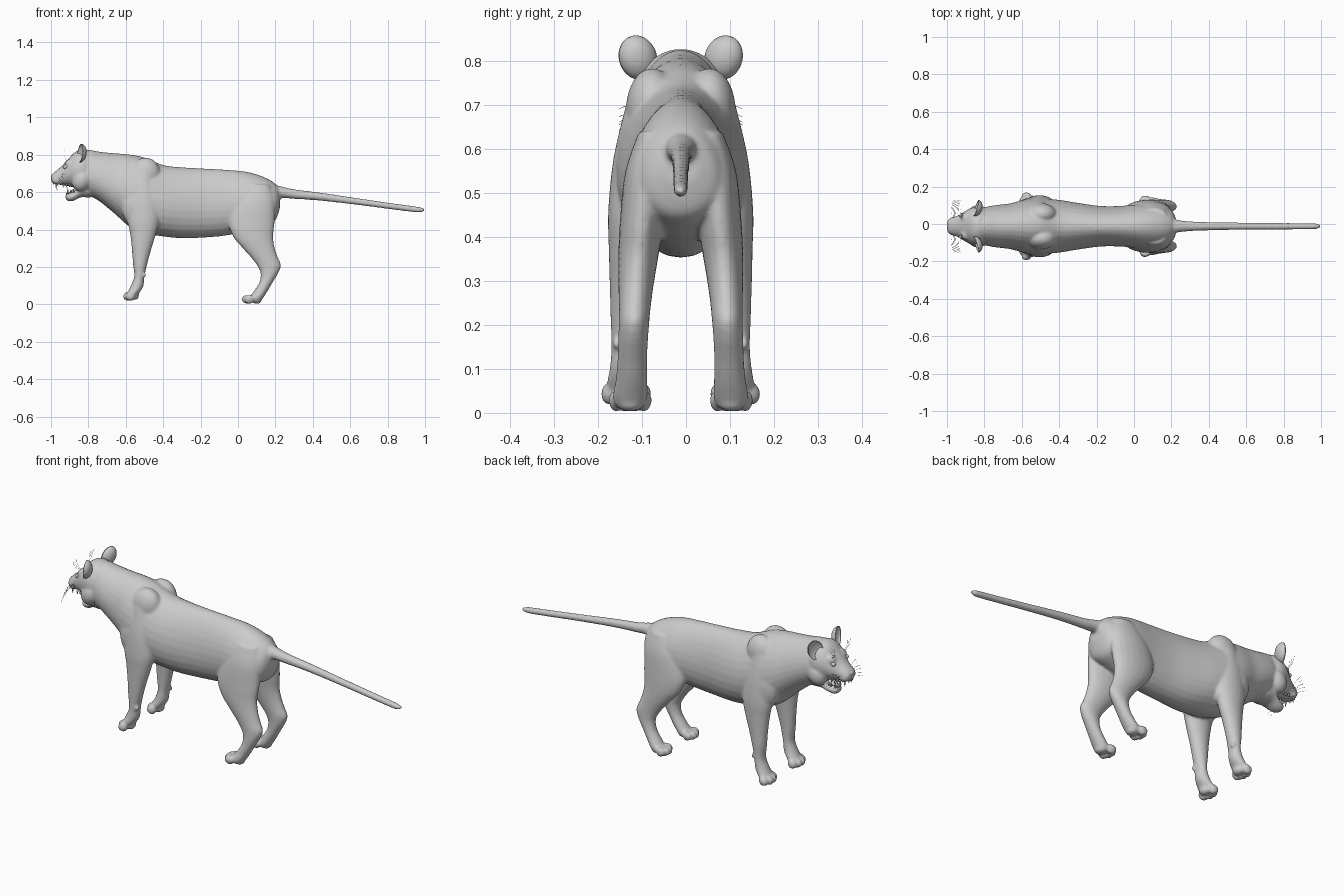
import bpy, bmesh, math
from mathutils import Matrix, Vector, Euler

YC = -0.012          # the animal stands slightly off the centre line
SIDES = (-1, 1)


def interp(rows, steps=5):
    """Catmull-Rom through a short table of sections."""
    out = []
    for i in range(len(rows) - 1):
        p0, p1 = rows[max(i - 1, 0)], rows[i]
        p2, p3 = rows[i + 1], rows[min(i + 2, len(rows) - 1)]
        for k in range(steps):
            t = k / steps
            out.append([0.5 * (2 * b + (c - a) * t + (2 * a - 5 * b + 4 * c - d) * t * t
                               + (3 * b - a - 3 * c + d) * t ** 3)
                        for a, b, c, d in zip(p0, p1, p2, p3)])
    return out + [list(rows[-1])]


def skin(bm, rings):
    loops = [[bm.verts.new(p) for p in r] for r in rings]
    n = len(loops[0])
    for a, b in zip(loops, loops[1:]):
        for i in range(n):
            bm.faces.new((a[i], a[(i + 1) % n], b[(i + 1) % n], b[i]))
    bm.faces.new(loops[0])
    bm.faces.new(loops[-1])


def trunk(bm, rows, pear=0.0, n=28):
    """Sections across x: (x, top, bottom, half width)."""
    rings = []
    for x, top, bot, w in interp(rows):
        ring = []
        for k in range(n):
            a = 2 * math.pi * k / n
            s, c = math.sin(a), math.cos(a)
            ring.append((x, YC + w * c * (1 - pear * s),
                         (top + bot) / 2 + (top - bot) / 2 * s))
        rings.append(ring)
    skin(bm, rings)


def limb(bm, rows, side, n=20):
    """Sections across z: (z, front x, back x, y centre, half width)."""
    rings = []
    for z, xf, xb, y, w in interp(rows):
        rings.append([((xf + xb) / 2 + (xb - xf) / 2 * math.cos(2 * math.pi * k / n),
                       YC + side * y + w * math.sin(2 * math.pi * k / n), z)
                      for k in range(n)])
    skin(bm, rings)


def ball(bm, loc, size, tilt=0.0, seg=18):
    m = Matrix.LocRotScale(Vector((loc[0], YC + loc[1], loc[2])),
                           Euler((0, tilt, 0)), Vector(size))
    bmesh.ops.create_uvsphere(bm, u_segments=seg, v_segments=12, radius=1, matrix=m)


def finish(bm, name):
    bmesh.ops.recalc_face_normals(bm, faces=bm.faces)
    for f in bm.faces:
        f.smooth = True
    me = bpy.data.meshes.new(name)
    bm.to_mesh(me)
    bm.free()
    ob = bpy.data.objects.new(name, me)
    bpy.context.collection.objects.link(ob)
    return ob


# ---- body, head, legs and tail, fused into one smooth skin ----
bm = bmesh.new()
trunk(bm, [(.225, .61, .52, .04), (.20, .645, .45, .085), (.14, .68, .42, .112),
           (.05, .708, .39, .118), (-.07, .72, .367, .108), (-.18, .726, .357, .108),
           (-.30, .733, .353, .124), (-.40, .745, .363, .140), (-.50, .785, .380, .148),
           (-.58, .801, .415, .143), (-.66, .808, .485, .122), (-.74, .816, .55, .112),
           (-.80, .826, .585, .10), (-.84, .815, .62, .08)], pear=0.13)
# skull and upper jaw
trunk(bm, [(-.78, .81, .60, .085), (-.83, .828, .605, .103), (-.87, .815, .622, .098),
           (-.91, .775, .632, .077), (-.945, .738, .638, .056), (-.975, .712, .642, .046),
           (-.992, .697, .648, .037), (-.999, .685, .66, .022)])
# hanging lower jaw
trunk(bm, [(-.79, .66, .57, .07), (-.84, .635, .572, .06), (-.875, .608, .555, .044),
           (-.90, .598, .55, .036), (-.915, .594, .556, .028), (-.922, .585, .565, .014)])
# tail
trunk(bm, [(.17, .64, .53, .05), (.22, .633, .566, .036), (.30, .615, .564, .026),
           (.45, .596, .553, .021), (.65, .566, .530, .0185), (.85, .537, .504, .0175),
           (.96, .522, .491, .016), (.99, .514, .495, .010), (1.0, .508, .502, .004)])

for s in SIDES:
    # hind leg
    limb(bm, [(.64, .04, .17, .06, .035), (.55, -.02, .195, .078, .048),
              (.44, -.05, .196, .088, .050), (.36, -.025, .188, .096, .046),
              (.30, .025, .197, .101, .041), (.25, .07, .214, .104, .037),
              (.21, .10, .230, .106, .035), (.17, .120, .217, .108, .034),
              (.12, .115, .187, .110, .034), (.07, .085, .158, .112, .037),
              (.035, .06, .135, .115, .040), (.012, .07, .12, .115, .030)], s)
    # front leg
    limb(bm, [(.70, -.56, -.46, .085, .04), (.58, -.59, -.43, .105, .048),
              (.46, -.592, -.42, .115, .050), (.38, -.578, -.437, .119, .045),
              (.30, -.568, -.462, .122, .040), (.22, -.562, -.484, .124, .036),
              (.15, -.555, -.500, .124, .034), (.10, -.573, -.505, .124, .038),
              (.065, -.59, -.525, .124, .044), (.04, -.59, -.545, .124, .036)], s)
    # toes and sole pads
    for k, d in enumerate((-.04, -.014, .014, .04)):
        back = .014 if k in (0, 3) else 0
        ball(bm, (-.589 + back, s * .124 + d, .043), (.026, .0175, .024), -.5)
        ball(bm, (.045 + back, s * .115 + d * .85, .028), (.027, .0155, .023), -.2)
        ball(bm, (-.583 + back, s * .124 + d * .9, .027), (.013, .010, .009))
        ball(bm, (.048 + back, s * .115 + d * .8, .010), (.014, .010, .009))
    ball(bm, (-.55, s * .124, .042), (.022, .030, .018), -.5)
    ball(bm, (.10, s * .115, .018), (.026, .030, .015))
    ball(bm, (-.503, s * .145, .157), (.013, .010, .013))     # wrist pad
    # shoulder blade, cheek, brow and muzzle fullness
    ball(bm, (-.50, s * .065, .69), (.085, .06, .095), .3)
    ball(bm, (-.54, s * .105, .52), (.085, .05, .12), -.2)
    ball(bm, (-.835, s * .068, .665), (.05, .046, .062), .4)
    ball(bm, (-.905, s * .045, .757), (.026, .026, .016), -.7)
    ball(bm, (-.965, s * .026, .664), (.030, .024, .024))

body = finish(bm, "body")
rm = body.modifiers.new("fuse", 'REMESH')
rm.mode = 'VOXEL'
rm.voxel_size = .0065
rm.use_smooth_shade = True
sm = body.modifiers.new("soften", 'SMOOTH')
sm.factor = .5
sm.iterations = 7

# ---- ears: cupped shells facing forward ----
for s, label in zip(SIDES, ("left", "right")):
    bm = bmesh.new()
    bmesh.ops.create_uvsphere(bm, u_segments=28, v_segments=20, radius=1)
    for v in bm.verts:
        if v.co.x < 0:
            v.co.x *= -.62                     # fold the front half into the cup
        v.co = Vector((v.co.x * .034, v.co.y * .044, v.co.z * .052))
    bm.transform(Matrix.LocRotScale(Vector((-.845, YC + s * .098, .808)),
                                    Euler((-s * .45, .1, -s * .3)), None))
    finish(bm, label + "_ear")

# ---- eyes, nose and tongue ----
bm = bmesh.new()
for s in SIDES:
    ball(bm, (-.921, s * .056, .735), (.014, .012, .012))
finish(bm, "eyes")
bm = bmesh.new()
ball(bm, (-.990, 0, .684), (.011, .018, .011), .4)
finish(bm, "nose")
bm = bmesh.new()
ball(bm, (-.880, 0, .606), (.034, .021, .009), -.5)
finish(bm, "tongue")

# ---- teeth ----
bm = bmesh.new()


def tooth(x, y, z, r, h, up):
    m = Matrix.LocRotScale(Vector((x, YC + y, z)), Euler((0 if up else math.pi, 0, 0)), None)
    bmesh.ops.create_cone(bm, cap_ends=True, segments=10, radius1=r, radius2=r * .15,
                          depth=h, matrix=m)


for s in SIDES:
    tooth(-.972, s * .028, .635, .007, .036, False)
    tooth(-.910, s * .021, .607, .006, .034, True)
    for k in range(3):
        tooth(-.987, s * (.004 + .008 * k), .643, .0035, .014, False)
        tooth(-.917, s * (.003 + .005 * k), .595, .003, .014, True)
        tooth(-.935 + .017 * k, s * .040, .634, .006, .018, False)
        tooth(-.893 + .014 * k, s * .031, .607, .005, .016, True)
finish(bm, "teeth")

# ---- whiskers on the muzzle and above the eyes ----
cu = bpy.data.curves.new("whiskers", 'CURVE')
cu.dimensions = '3D'
cu.bevel_depth = .0006
cu.bevel_resolution = 0


def hair(a, b, c):
    sp = cu.splines.new('NURBS')
    sp.points.add(2)
    for p, q in zip(sp.points, (a, b, c)):
        p.co = (q[0], YC + q[1], q[2], 1)
    sp.use_endpoint_u = True
    sp.order_u = 3


for s in SIDES:
    for k in range(7):
        x, z = -.975 + .006 * k, .655 + .006 * (k % 4)
        hair((x, s * .042, z), (x - .006, s * .10, z + .012 * (k - 2)),
             (x + .012, s * .14, z + .012 * (k - 4)))
    for k in range(3):
        hair((-.915, s * (.04 + .008 * k), .765), (-.935, s * (.05 + .012 * k), .795),
             (-.925, s * (.06 + .016 * k), .825))
bpy.context.collection.objects.link(bpy.data.objects.new("whiskers", cu))
